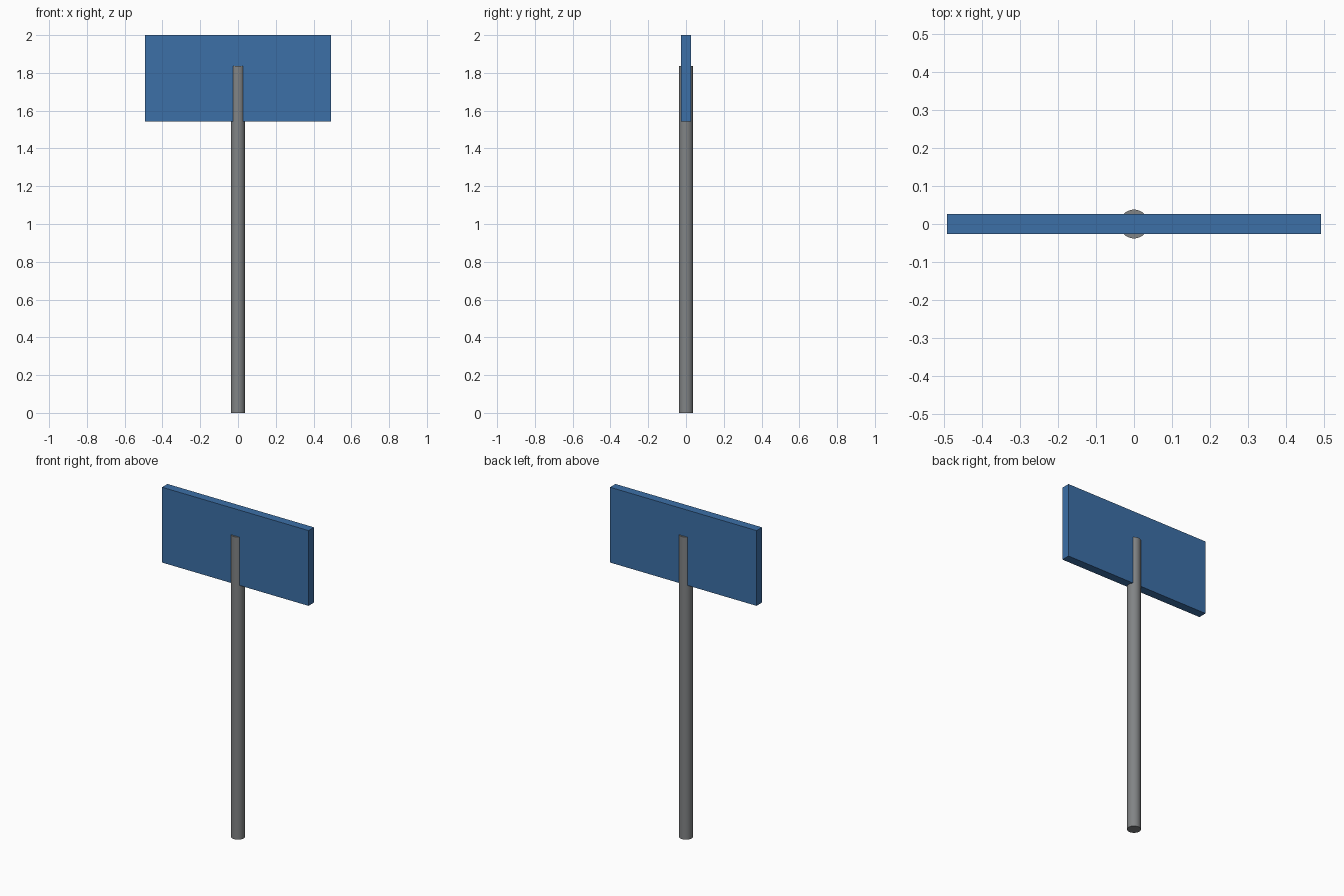
import bpy
import math

if "Cube" in bpy.data.objects:
    bpy.data.objects.remove(bpy.data.objects["Cube"])


def material(name, color):
    mat = bpy.data.materials.new(name)
    mat.diffuse_color = (*color, 1.0)
    mat.use_nodes = True
    mat.node_tree.nodes["Principled BSDF"].inputs["Base Color"].default_value = mat.diffuse_color
    return mat


def finish(name, mat):
    obj = bpy.context.object
    obj.name = name
    obj.data.materials.append(mat)
    return obj


blue = material("sign blue", (0.045, 0.16, 0.39))
grey = material("post grey", (0.22, 0.23, 0.235))

# Round post, stopping short of the top of the board
POST_TOP = 1.836
bpy.ops.mesh.primitive_cylinder_add(vertices=32, radius=0.038, depth=POST_TOP,
                                    location=(0, 0, POST_TOP / 2))
finish("post", grey)
bpy.ops.object.shade_smooth_by_angle(angle=math.radians(30))

# Flat rectangular board with the post running through its middle
BOTTOM, TOP = 1.543, 2.0
bpy.ops.mesh.primitive_cube_add(size=1, location=(0, 0, (BOTTOM + TOP) / 2))
board = finish("sign_board", blue)
board.scale = (0.984, 0.052, TOP - BOTTOM)
bpy.ops.object.transform_apply(location=False, rotation=False, scale=True)
